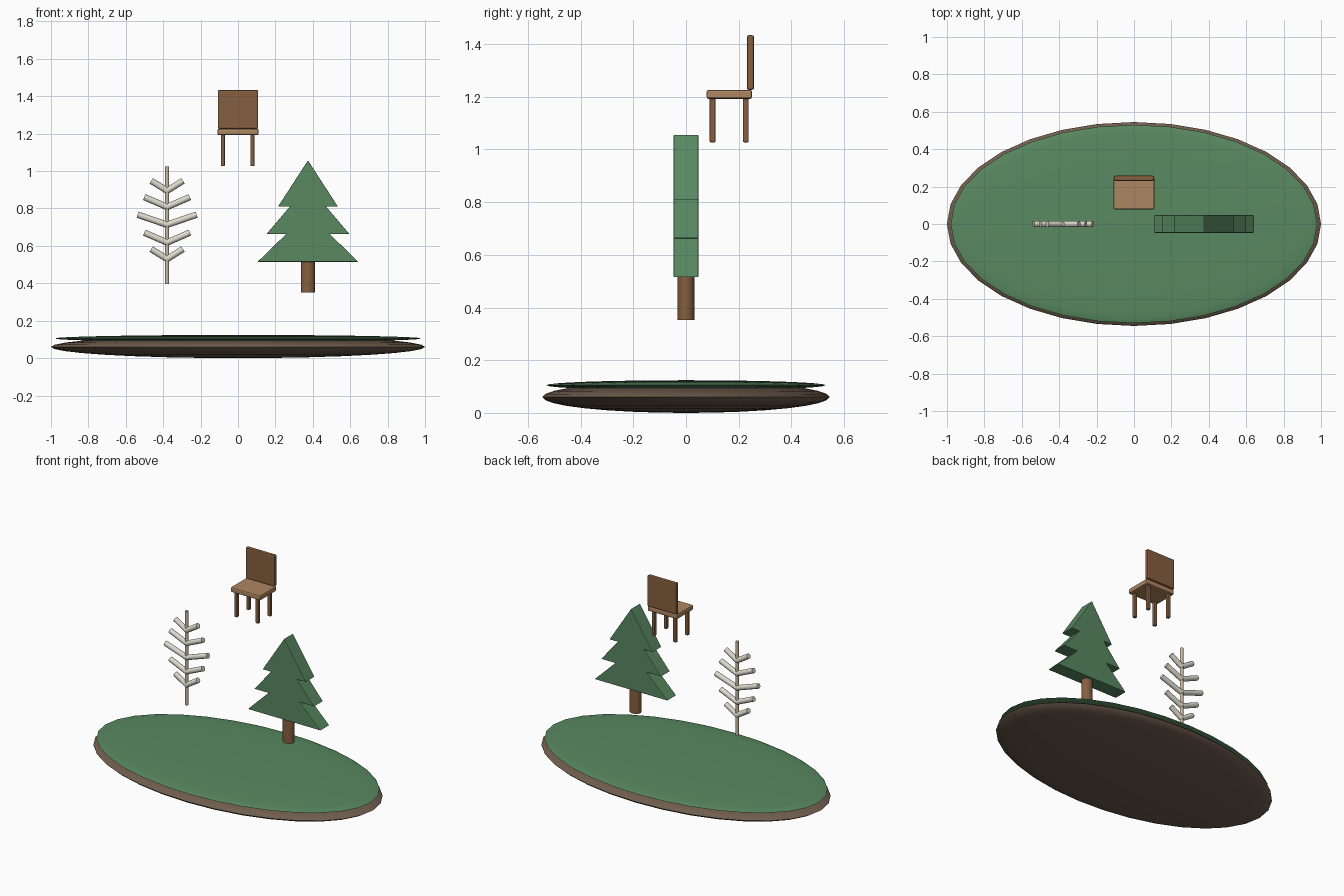
import bpy, bmesh, math
from mathutils import Vector

if "Cube" in bpy.data.objects:
    bpy.data.objects.remove(bpy.data.objects["Cube"])


def material(name, rgb):
    m = bpy.data.materials.new(name)
    m.diffuse_color = (*rgb, 1)
    m.use_nodes = True
    m.node_tree.nodes["Principled BSDF"].inputs["Base Color"].default_value = m.diffuse_color
    return m


SOIL = material("soil", (0.16, 0.11, 0.075))
GRASS = material("grass", (0.10, 0.25, 0.12))
NEEDLES = material("needles", (0.10, 0.25, 0.12))
WOOD = material("dark_wood", (0.24, 0.115, 0.05))
SEAT = material("light_wood", (0.42, 0.24, 0.12))
BARK = material("pale_bark", (0.58, 0.50, 0.38))
TWIG = material("pale_twig", (0.73, 0.70, 0.61))


def finish(name, mat, smooth=True, bevel=0):
    ob = bpy.context.object
    ob.name = name
    ob.data.materials.append(mat)
    if smooth:
        bpy.ops.object.shade_smooth_by_angle(angle=math.radians(35))
    if bevel:
        mod = ob.modifiers.new("soft_edges", 'BEVEL')
        mod.width = bevel
        mod.segments = 2
    return ob


def ellipsoid(name, mat, loc, radii):
    bpy.ops.mesh.primitive_uv_sphere_add(segments=32, ring_count=16, radius=1, location=loc)
    bpy.context.object.scale = radii
    bpy.ops.object.transform_apply(location=False, rotation=False, scale=True)
    return finish(name, mat)


def box(name, mat, lo, hi, bevel):
    lo, hi = Vector(lo), Vector(hi)
    bpy.ops.mesh.primitive_cube_add(size=1, location=(lo + hi) / 2)
    bpy.context.object.scale = hi - lo
    bpy.ops.object.transform_apply(location=False, rotation=False, scale=True)
    return finish(name, mat, False, bevel)


def rod(name, mat, a, b, r, sides=12):
    a, b = Vector(a), Vector(b)
    bpy.ops.mesh.primitive_cylinder_add(vertices=sides, radius=r, depth=(b - a).length,
                                        location=(a + b) / 2)
    bpy.context.object.rotation_euler = (b - a).to_track_quat('Z', 'Y').to_euler()
    return finish(name, mat)


# Oval island: soil body with a thin grass layer
ellipsoid("soil_base", SOIL, (0, 0, 0.06), (1.0, 0.545, 0.06))
ellipsoid("grass_top", GRASS, (0, 0, 0.105), (0.98, 0.53, 0.019))

# Chair
box("seat", SEAT, (-0.11, 0.078, 1.192), (0.11, 0.251, 1.226), 0.008)
box("seat_back", WOOD, (-0.108, 0.231, 1.226), (0.108, 0.258, 1.434), 0.008)
for side, x in (("left", -0.081), ("right", 0.077)):
    for end, y in (("front", 0.101), ("back", 0.227)):
        box(f"{end}_{side}_leg", WOOD, (x - 0.011, y - 0.011, 1.027),
            (x + 0.011, y + 0.011, 1.196), 0.004)

# Pine tree: round trunk and a flat three-tier crown
px = 0.374
trunk = rod("pine_trunk", WOOD, (px, 0, 0.352), (px, 0, 0.52), 0.037, 24)
trunk.scale = (1, 0.032 / 0.037, 1)

half = [(0.269, 0.515), (0.117, 0.663), (0.222, 0.663), (0.097, 0.81), (0.160, 0.81)]
outline = half + [(0, 1.057)] + [(-x, z) for x, z in reversed(half)]
bm = bmesh.new()
face = bm.faces.new([bm.verts.new((x, -0.047, z)) for x, z in outline])
ext = bmesh.ops.extrude_face_region(bm, geom=[face])
bmesh.ops.translate(bm, vec=(0, 0.094, 0),
                    verts=[g for g in ext["geom"] if isinstance(g, bmesh.types.BMVert)])
bmesh.ops.recalc_face_normals(bm, faces=bm.faces)
mesh = bpy.data.meshes.new("pine_crown")
bm.to_mesh(mesh)
bm.free()
crown = bpy.data.objects.new("pine_crown", mesh)
crown.location.x = px
bpy.context.collection.objects.link(crown)
bpy.context.view_layer.objects.active = crown
finish("pine_crown", NEEDLES, False, 0.003)

# Bare tree: thin stem with five pairs of rising branches
bx = -0.379
rod("bare_stem", BARK, (bx, 0, 0.397), (bx, 0, 1.024), 0.011)
branches = [(0.085, 0.53, 0.583), (0.122, 0.618, 0.671), (0.158, 0.713, 0.767),
            (0.122, 0.808, 0.861), (0.085, 0.895, 0.948)]
for i, (reach, z0, z1) in enumerate(branches):
    for side, s in (("left", -1), ("right", 1)):
        rod(f"{side}_branch_{i + 1}", TWIG, (bx, 0, z0), (bx + s * reach, 0, z1), 0.017)
